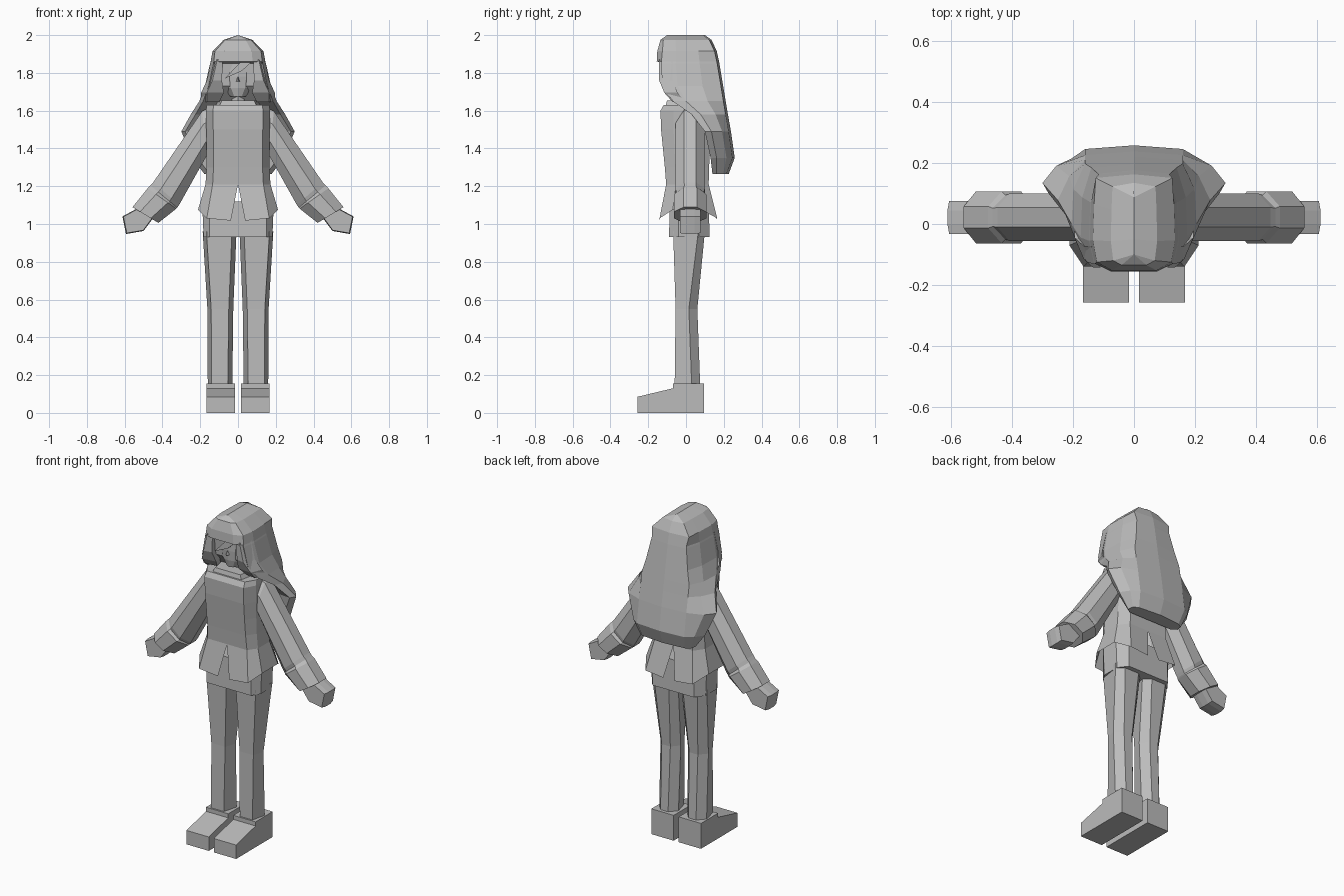
import bpy, bmesh, math
from mathutils import Vector

if "Cube" in bpy.data.objects:
    bpy.data.objects.remove(bpy.data.objects["Cube"])

grey = bpy.data.materials.new("plain grey")
grey.diffuse_color = (0.5, 0.5, 0.5, 1)
grey.use_nodes = True
grey.node_tree.nodes["Principled BSDF"].inputs["Base Color"].default_value = grey.diffuse_color


def finish(bm, name):
    bmesh.ops.remove_doubles(bm, verts=bm.verts, dist=0.0005)
    bmesh.ops.recalc_face_normals(bm, faces=bm.faces)
    me = bpy.data.meshes.new(name)
    bm.to_mesh(me)
    bm.free()
    me.materials.append(grey)
    ob = bpy.data.objects.new(name, me)
    bpy.context.collection.objects.link(ob)
    return ob


def loft(name, rings, skip=(), cap_first=True):
    """Skin closed rings of equal length; skip leaves out first-band faces."""
    bm = bmesh.new()
    vs = [[bm.verts.new(p) for p in r] for r in rings]
    n = len(vs[0])
    for j in range(len(vs) - 1):
        for i in range(n):
            if j or i not in skip:
                k = (i + 1) % n
                bm.faces.new((vs[j][i], vs[j][k], vs[j + 1][k], vs[j + 1][i]))
    if cap_first:
        bm.faces.new(vs[0])
    bm.faces.new(vs[-1])
    loose = [v for v in bm.verts if not v.link_faces]
    bmesh.ops.delete(bm, geom=loose, context='VERTS')
    return finish(bm, name)


def full(half):
    """Mirror a half outline (front centre to back centre) across x."""
    return list(half) + [(-p[0],) + tuple(p[1:]) for p in half[-2:0:-1]]


def level(half, z):
    return [(x, y, z) for x, y in full(half)]


# shoes, trouser legs, sleeves and hands on both sides
shoe = [(-.258, 0), (.095, 0), (.095, .155), (-.07, .155), (-.07, .13), (-.258, .085)]
palm = [(.52, 1.09), (.612, 1.04), (.593, .947), (.5, .963), (.45, 1.03)]
for s, side in ((1, "left"), (-1, "right")):
    loft("shoe_" + side, [[(s * x, y, z) for y, z in shoe] for x in (.017, .168)])

    rings = []
    for z, xi, xo, yf, ym, yb in ((.15, .03, .16, -.06, .03, .075),
                                  (.55, .025, .162, -.055, .015, .06),
                                  (.96, .008, .187, -.068, .065, .1)):
        fi, fo = xi + .024, xo - .02
        rings.append([(s * x, y, z) for x, y in ((fi, yf), (fo, yf), (xo, ym),
                                                 (fo - .02, yb), (fi + .015, yb), (xi, ym))])
    loft("trouser_leg_" + side, rings)

    # sleeve rings: upper edge, lower edge, half depth, flared cuff last
    rings = []
    for ax, az, bx, bz, d in ((.13, 1.625, .13, 1.42, .07),
                              (.19, 1.6, .165, 1.36, .08),
                              (.45, 1.222, .31, 1.1, .08),
                              (.465, 1.205, .32, 1.085, .075),
                              (.48, 1.19, .325, 1.08, .088),
                              (.56, 1.09, .42, 1.005, .088)):
        a, b = Vector((s * ax, .022, az)), Vector((s * bx, .022, bz))
        c, h = (a + b) / 2, (a - b) / 2
        rings.append([c + h * math.cos(t) * 1.06 + Vector((0, d * 1.05 * math.sin(t), 0))
                      for t in (math.pi / 8 + i * math.pi / 4 for i in range(8))])
    loft("sleeve_" + side, rings)

    loft("hand_" + side, [[(s * (.53 + (x - .53) * k), y, 1.02 + (z - 1.02) * k)
                           for x, z in palm]
                          for y, k in ((-.032, .93), (0, 1), (.045, 1), (.076, .93))])

# trouser hips
loft("trouser_hips", [level([(0, -f), (.15, -f), (w, -.04), (w, .07), (.14, b), (0, b)], z)
                      for z, f, w, b in ((.93, .09, .182, .125), (1.12, .085, .19, .12))])

# jacket with the hem slit at front and back
jacket = []
for z, w, f, b in ((1.03, .212, -.14, .165), (1.21, .172, -.105, .12),
                   (1.3, .166, -.112, .122), (1.4, .166, -.122, .128),
                   (1.5, .168, -.132, .13), (1.6, .17, -.135, .12),
                   (1.63, .165, -.118, .1)):
    hem = z == 1.03
    gap = .038 if hem else (0 if z == 1.21 else .03)
    mid, lift = (z - .012, z + .045) if hem else (z, z)
    jacket.append(full([(0, f, z), (gap, f, mid), (w * .78, f, z),
                        (w, f * .5, lift), (w, b * .5, lift), (w * .75, b, z),
                        (gap, b, mid), (0, b, z)]))
loft("jacket", jacket, skip=(0, 6, 7, 13), cap_first=False)

# collar and neck
loft("collar", [level([(0, f), (w, f), (w + .02, 0), (w, .07), (0, .08)], z)
                for z, w, f in ((1.6, .11, -.115), (1.655, .085, -.1))])
loft("neck", [[(.045 * math.cos(i * math.pi / 4), .01 + .045 * math.sin(i * math.pi / 4), z)
               for i in range(8)] for z in (1.62, 1.75)])

# face with pointed chin, nose
loft("face", [level([(0, f), (w * .5, f + .008), (w, f + .04), (w, .06), (0, .08)], z)
              for z, w, f in ((1.675, .04, -.085), (1.72, .075, -.095),
                              (1.78, .085, -.1), (1.88, .085, -.1))])
loft("nose", [[(0, y, 1.76 + h), (h / 3, y, 1.755), (-h / 3, y, 1.755)]
              for y, h in ((-.095, .03), (-.115, .005))])

# long hair, crown to tips: height, front, lock front, lock width, width, back
hair = []
for z, f, l, lw, w, b in ((2.0, -.1, -.1, 0, 0, .1),
                          (1.975, -.135, -.12, .068, .076, .135),
                          (1.915, -.152, -.125, .122, .135, .163),
                          (1.86, -.155, -.13, .128, .145, .175),
                          (1.85, -.095, -.132, .13, .148, .177),
                          (1.73, -.085, -.125, .155, .175, .197),
                          (1.65, -.01, -.07, .185, .205, .21),
                          (1.58, .07, .03, .225, .25, .222),
                          (1.49, .11, .1, .28, .3, .238),
                          (1.35, .13, .13, .215, .242, .258),
                          (1.265, .14, .14, .15, .178, .226)):
    square = .93 if z > 1.9 else .8
    hair.append(level([(0, f), (lw * .6, f), (lw, l), (w, l + (b - l) * .25),
                       (w * (.85 if w > .21 else .97), l + (b - l) * .66),
                       (min(w * square, .16), b - .012), (0, b)], z))
loft("hair", hair)

# loose fringe strand and inner side locks curling back at the tips
strand = [(-.07, 1.77), (.02, 1.865), (.08, 1.865), (.02, 1.81)]
loft("fringe_strand", [[(x, y, z) for x, z in strand] for y in (-.13, -.115)])
for s, side in ((1, "left"), (-1, "right")):
    loft("side_lock_" + side, [[(s * x, y, z) for x, y in
                                ((a, f + .01), (b, f), (b + .03, f + .07), (a + .01, f + .06))]
                               for z, a, b, f in ((1.87, .08, .11, -.142), (1.76, .085, .135, -.142),
                                                  (1.695, .075, .165, -.115), (1.645, .1, .165, -.07))])
